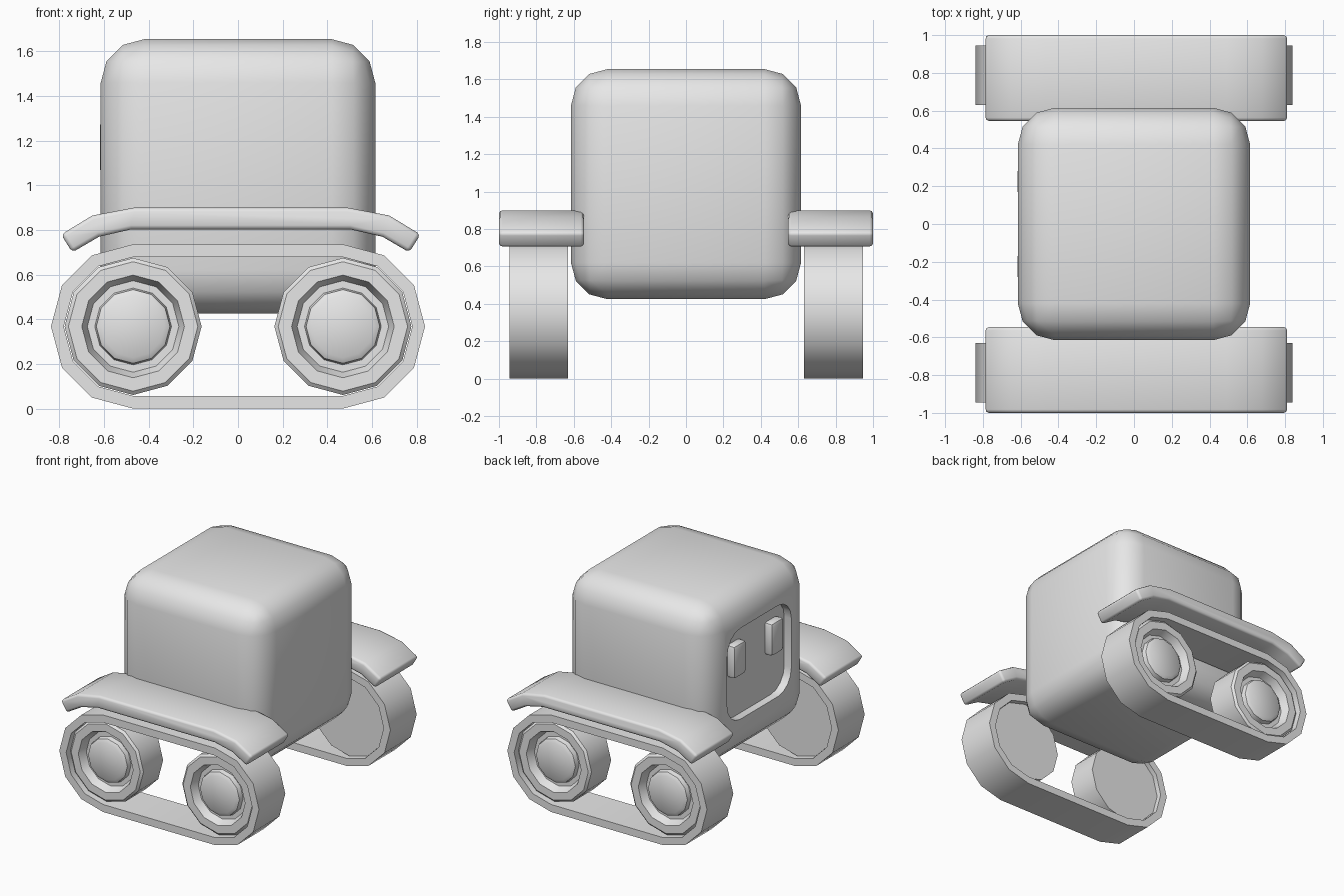
import bpy, bmesh
from math import sin, cos, pi, radians
from mathutils import Matrix

cube = bpy.data.objects.get("Cube")
if cube:
    bpy.data.objects.remove(cube, do_unlink=True)

grey = bpy.data.materials.new("plain_grey")
grey.use_nodes = True
grey.diffuse_color = (0.8, 0.8, 0.8, 1)
grey.node_tree.nodes["Principled BSDF"].inputs["Base Color"].default_value = (0.8, 0.8, 0.8, 1)


def finish(name, bm, mirror=None, angle=40):
    """Turn a bmesh into a shaded object, optionally mirrored about the origin."""
    bmesh.ops.recalc_face_normals(bm, faces=bm.faces[:])
    mesh = bpy.data.meshes.new(name)
    bm.to_mesh(mesh)
    bm.free()
    mesh.materials.append(grey)
    obj = bpy.data.objects.new(name, mesh)
    bpy.context.collection.objects.link(obj)
    smooth(obj, angle)
    if mirror:
        mod = obj.modifiers.new("Mirror", 'MIRROR')
        mod.use_axis = mirror
        mod.use_mirror_merge = False
    return obj


def smooth(obj, angle):
    bpy.ops.object.select_all(action='DESELECT')
    obj.select_set(True)
    bpy.context.view_layer.objects.active = obj
    bpy.ops.object.shade_smooth_by_angle(angle=radians(angle))


def loft(rings, closed=False):
    """Join rings of equal point count; cap the ends, or join last to first."""
    bm = bmesh.new()
    loops = [[bm.verts.new(p) for p in ring] for ring in rings]
    pairs = list(zip(loops, loops[1:]))
    if closed:
        pairs.append((loops[-1], loops[0]))
    else:
        bm.faces.new(loops[0])
        bm.faces.new(loops[-1])
    for a, b in pairs:
        for i in range(len(a)):
            j = (i + 1) % len(a)
            bm.faces.new((a[i], a[j], b[j], b[i]))
    return bm


def rounded_box(size, centre, bevel, segments, edges=lambda e: True):
    bm = bmesh.new()
    bmesh.ops.create_cube(bm, size=1, matrix=Matrix.Translation(centre) @ Matrix.Diagonal((*size, 1)))
    bmesh.ops.bevel(bm, geom=[e for e in bm.edges if edges(e)], offset=bevel,
                    segments=segments, profile=0.5, affect='EDGES')
    return bm


WHEEL_X, WHEEL_Z = 0.47, 0.368


# Body with a recessed face panel on the -x side
body = finish("body", rounded_box((1.23, 1.23, 1.23), (0, 0, 1.04), 0.195, 3), angle=50)
along_x = lambda e: abs(e.verts[0].co.x - e.verts[1].co.x) > 0.01
cutter = finish("face_cutter", rounded_box((0.2, 0.77, 0.69), (-0.655, 0, 1.065), 0.16, 4, along_x))
cutter.hide_render = True
cut = body.modifiers.new("Recess", 'BOOLEAN')
cut.operation = 'DIFFERENCE'
cut.solver = 'EXACT'
cut.object = cutter
bpy.context.view_layer.objects.active = body
bpy.ops.object.modifier_apply(modifier=cut.name)
bpy.data.objects.remove(cutter, do_unlink=True)
smooth(body, 50)

# Eyes
finish("eyes", rounded_box((0.08, 0.15, 0.25), (-0.578, 0.225, 1.17), 0.025, 2),
       mirror=(False, True, False))


# Tracks: hollow belts around each wheel pair
def belt_ring(radius, y):
    right = [(WHEEL_X + radius * cos(a), y, WHEEL_Z + radius * sin(a))
             for a in (-pi / 2 + i * pi / 6 for i in range(7))]
    return right + [(-x, y, 2 * WHEEL_Z - z) for x, y, z in right]


belt = [(0.368, -0.945), (0.368, -0.63), (0.311, -0.63), (0.311, -0.945)]
finish("tracks", loft([belt_ring(r, y) for r, y in belt], closed=True),
       mirror=(False, True, False))

# Wheels: turned profile with a dished face and raised hub
profile = [(0.307, -0.665), (0.307, -0.9), (0.29, -0.915), (0.23, -0.915), (0.205, -0.855),
           (0.172, -0.855), (0.165, -0.89), (0.14, -0.905)]
wheel = [[(WHEEL_X + r * cos(i * pi / 6), y, WHEEL_Z + r * sin(i * pi / 6)) for i in range(12)]
         for r, y in profile]
finish("wheels", loft(wheel), mirror=(True, True, False))

# Fenders: bent slabs over each track
MID = 0.0125
upper = [(0.48, 0.9), (0.665, 0.865), (0.805, 0.78)]
lower = [(0.755, 0.7), (0.635, 0.77), (0.49, 0.803)]
half = upper + lower
outline = [(MID + x, z) for x, z in half] + [(MID - x, z) for x, z in reversed(half)]
bm = loft([[(x, y, z) for x, z in outline] for y in (-1, -0.545)])
bmesh.ops.recalc_face_normals(bm, faces=bm.faces[:])
sharp = [e for e in bm.edges if e.calc_face_angle(0) > radians(50)]
bmesh.ops.bevel(bm, geom=sharp, offset=0.018, segments=2, profile=0.5, affect='EDGES')
finish("fenders", bm, mirror=(False, True, False), angle=50)
